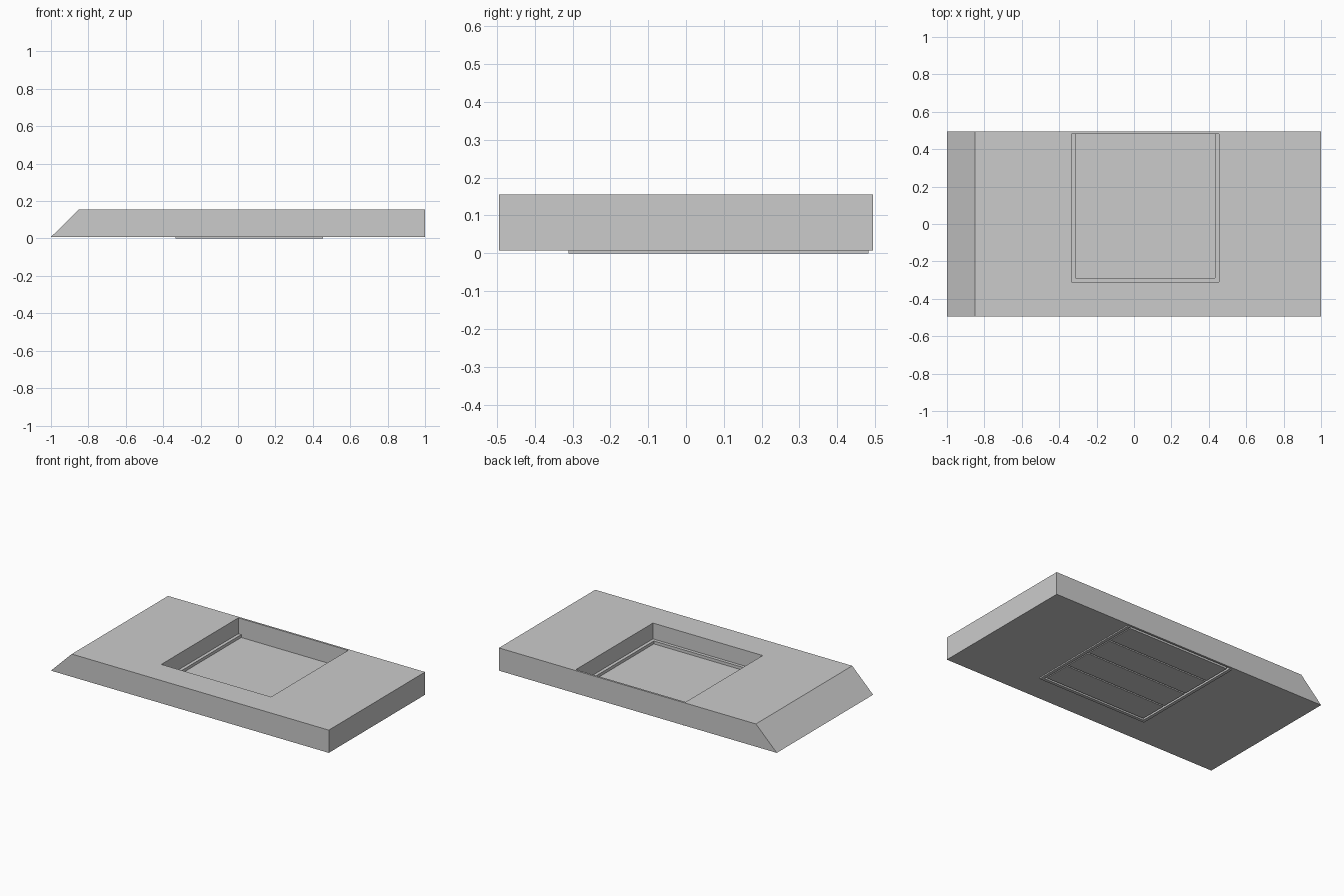
import bpy, bmesh

if "Cube" in bpy.data.objects:
    bpy.data.objects.remove(bpy.data.objects["Cube"])


def prism(name, pts, place, depth):
    """Extrude a flat outline; place maps (a, b, t) to xyz."""
    bm = bmesh.new()
    face = bm.faces.new([bm.verts.new(place(a, b, depth[0])) for a, b in pts])
    new = bmesh.ops.extrude_face_region(bm, geom=[face])["geom"]
    shift = [q - p for p, q in zip(place(0, 0, depth[0]), place(0, 0, depth[1]))]
    bmesh.ops.translate(bm, vec=shift, verts=[v for v in new if isinstance(v, bmesh.types.BMVert)])
    bmesh.ops.recalc_face_normals(bm, faces=bm.faces)
    mesh = bpy.data.meshes.new(name)
    bm.to_mesh(mesh)
    bm.free()
    obj = bpy.data.objects.new(name, mesh)
    bpy.context.collection.objects.link(obj)
    return obj


def flat(name, pts, z0, z1):
    return prism(name, pts, lambda a, b, t: (a, b, t), (z0, z1))


def box(name, x0, x1, y0, y1, z0, z1):
    return flat(name, [(x0, y0), (x1, y0), (x1, y1), (x0, y1)], z0, z1)


# Opening limits and rim width
X0, X1, Y0, Y1, RIM = -0.335, 0.455, -0.31, 0.482, 0.021

# Slab with one sloping end and a square opening
slab = prism("slab", [(-1, 0.008), (1, 0.008), (1, 0.156), (-0.85, 0.156)],
             lambda a, b, t: (a, t, b), (-0.495, 0.495))
cutter = box("opening_cutter", X0, X1, Y0, Y1, -0.1, 0.3)
cutter.hide_render = True
mod = slab.modifiers.new("opening", "BOOLEAN")
mod.operation = "DIFFERENCE"
mod.solver = "EXACT"
mod.object = cutter
bpy.context.view_layer.objects.active = slab
bpy.ops.object.modifier_apply(modifier="opening")
bpy.data.objects.remove(cutter)

# Three-sided rim inside the opening
flat("rim", [(X0, Y1), (X0, Y0), (X1, Y0), (X1, Y1), (X1 - RIM, Y1),
             (X1 - RIM, Y0 + RIM), (X0 + RIM, Y0 + RIM), (X0 + RIM, Y1)], 0, 0.053)

# Recessed floor panel
box("floor_panel", X0 + RIM, X1 - RIM, Y0 + RIM, Y1, 0.018, 0.034)

# Four slats under the floor
gap = 0.01
pitch = (Y1 - Y0 - RIM - gap) / 4
for i in range(4):
    y = Y0 + RIM + gap + i * pitch
    box(f"slat_{i + 1}", X0 + RIM + gap, X1 - RIM - gap, y, y + pitch - gap, 0.003, 0.018)
